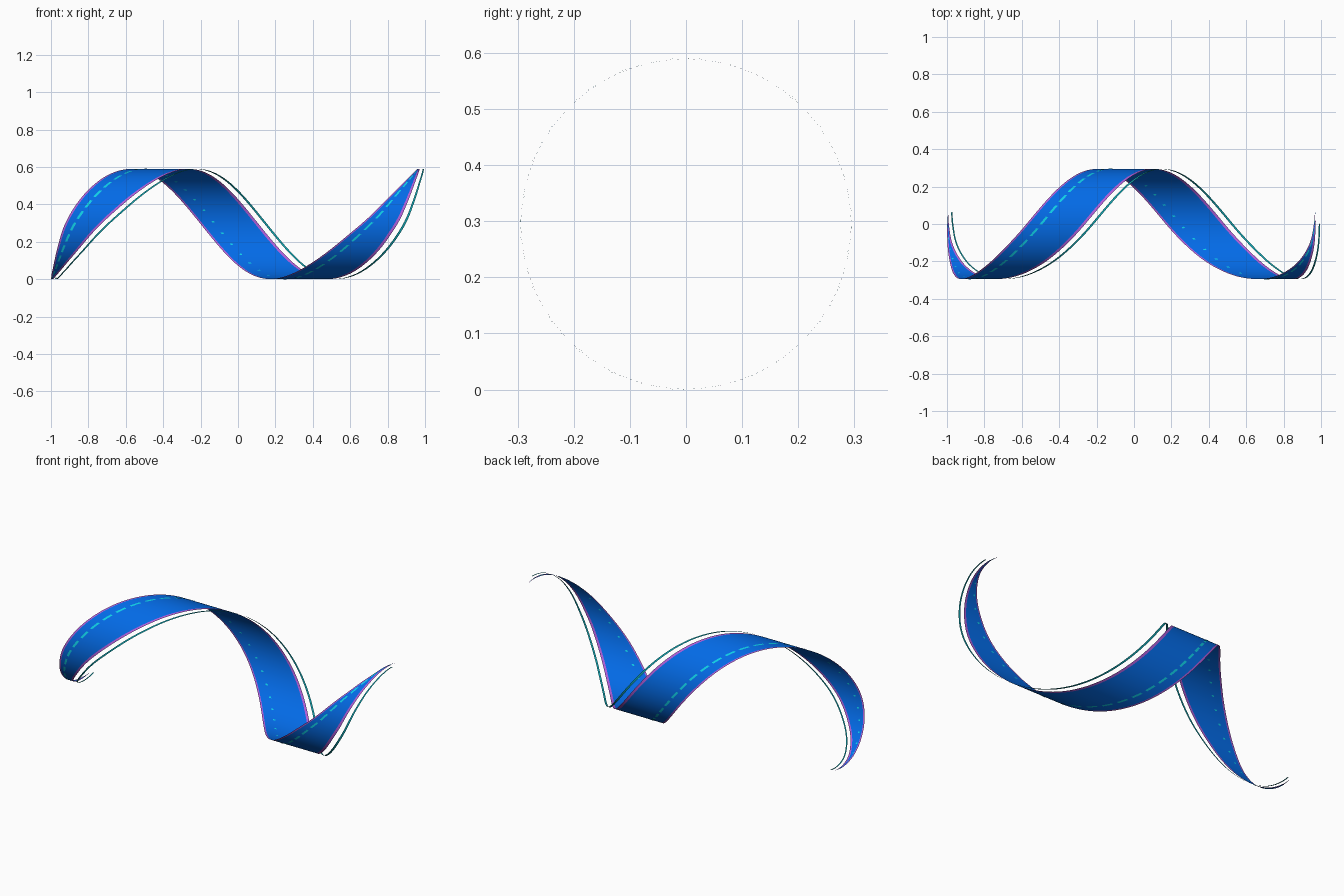
import bpy, math

if "Cube" in bpy.data.objects:
    bpy.data.objects.remove(bpy.data.objects["Cube"])

R, CZ = 0.294, 0.295        # cylinder the ribbon winds around (axis along x)
TURNS, SLANT = 1.535, 0.035  # length of the winding and slant of its ends

# left edge of the winding: (turns, x)
EDGE = [(-0.04, -1.0), (0.06, -0.997), (0.12, -0.985), (0.18, -0.965),
        (0.25, -0.925), (0.32, -0.85), (0.4, -0.735), (0.5, -0.575),
        (0.75, -0.2), (1.0, 0.17), (1.1, 0.345), (1.2, 0.55), (1.275, 0.71),
        (1.346, 0.83), (1.39, 0.89), (1.444, 0.94), (1.5, 0.962), (1.54, 0.968)]


def slope(i):
    a, b = EDGE[max(i - 1, 0)], EDGE[min(i + 1, len(EDGE) - 1)]
    return (b[1] - a[1]) / (b[0] - a[0])


def left(t):
    """Smooth curve through the edge points."""
    t = min(max(t, EDGE[0][0]), EDGE[-1][0])
    i = 0
    while i < len(EDGE) - 2 and t > EDGE[i + 1][0]:
        i += 1
    (t0, x0), (t1, x1) = EDGE[i], EDGE[i + 1]
    h = t1 - t0
    s = (t - t0) / h
    return ((2*s**3 - 3*s**2 + 1) * x0 + (s**3 - 2*s**2 + s) * h * slope(i)
            + (3*s**2 - 2*s**3) * x1 + (s**3 - s**2) * h * slope(i + 1))


def lines(t):
    """Offsets from the left edge; the band tapers faster than trim and gap."""
    w = -left(1.5 - t) - left(t)
    g = 0.45 + 0.55 * min(1, w / 0.3)
    cord, edge = 0.89 * w, max(0.89 * w - 0.046 * g, 0.2 * w)
    return {"start": 0, "trim_l": min(0.012 * g, 0.3 * edge),
            "dash_l": 0.225 * edge, "dash_r": 0.225 * edge + min(0.015 * g, 0.2 * edge),
            "trim_r": edge - min(0.018 * g, 0.4 * edge), "edge": edge,
            "cord_l": cord - 0.014 * g, "cord_r": cord}


SLANT_AT = {"start": 0, "trim_l": 0.03, "dash_l": 0.2, "dash_r": 0.23,
            "trim_r": 0.7, "edge": 0.77, "cord_l": 0.96, "cord_r": 1.0}


def point(ka, kb, s, u, lift):
    """s runs from line ka to line kb, u along the winding."""
    t = TURNS * u - SLANT * ((1 - s) * SLANT_AT[ka] + s * SLANT_AT[kb])
    o = lines(t)
    x = left(t) + (1 - s) * o[ka] + s * o[kb]
    a, r = 2 * math.pi * t, R + lift
    return (x, -r * math.sin(a), CZ - r * math.cos(a))


def material(name, rgb):
    m = bpy.data.materials.new(name)
    m.diffuse_color = (*rgb, 1)
    m.use_nodes = True
    m.node_tree.nodes["Principled BSDF"].inputs["Base Color"].default_value = m.diffuse_color
    return m


def strip(name, mat, ka, kb, spans, across=1, lift=0.0):
    """Sheet following the winding; spans lists (u start, u end, steps)."""
    verts, faces = [], []
    w = across + 1
    for u0, u1, steps in spans:
        base = len(verts)
        verts += [point(ka, kb, j / across, u0 + (u1 - u0) * i / steps, lift)
                  for i in range(steps + 1) for j in range(w)]
        for i in range(steps):
            for j in range(across):
                a = base + i * w + j
                faces.append((a, a + 1, a + w + 1, a + w))
    me = bpy.data.meshes.new(name)
    me.from_pydata(verts, [], faces)
    me.materials.append(mat)
    me.polygons.foreach_set("use_smooth", [True] * len(faces))
    ob = bpy.data.objects.new(name, me)
    bpy.context.collection.objects.link(ob)


blue = material("blue", (0.001, 0.15, 0.82))
purple = material("purple", (0.42, 0.11, 0.7))
teal = material("teal", (0.005, 0.34, 0.4))
cyan = material("cyan", (0.005, 0.65, 0.82))

whole = [(0, 1, 200)]
# main band with its two coloured borders
strip("ribbon_band", blue, "trim_l", "trim_r", whole, 8)
strip("left_border", purple, "start", "trim_l", whole)
strip("right_border", purple, "trim_r", "edge", whole)
# separate thin cord running beside the band
strip("side_cord", teal, "cord_l", "cord_r", whole)

# dashes on the outer face, small dots on the inner face
N = 46
strip("outer_dashes", cyan, "dash_l", "dash_r",
      [((i + 0.17) / N, (i + 0.83) / N, 3) for i in range(N)], 1, 0.0015)
strip("inner_dots", cyan, "dash_l", "dash_r",
      [((i + 0.44) / N, (i + 0.56) / N, 1) for i in range(N)], 1, -0.0015)
